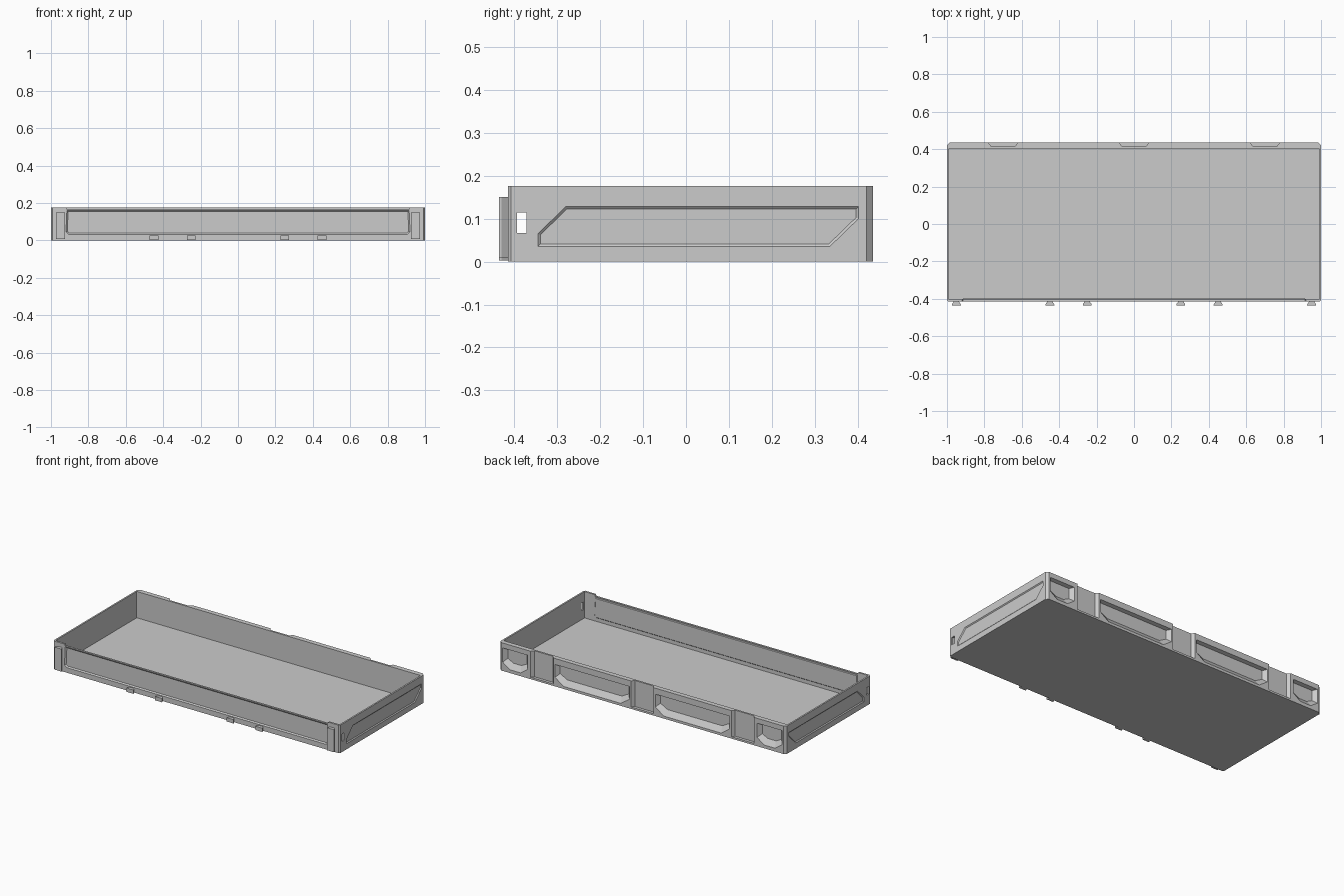
import bpy, bmesh
from mathutils import Vector

if "Cube" in bpy.data.objects:
    bpy.data.objects.remove(bpy.data.objects["Cube"])


def loft(name, ring_a, ring_b):
    """Closed solid between two matching rings of 3D points."""
    bm = bmesh.new()
    a = [bm.verts.new(p) for p in ring_a]
    b = [bm.verts.new(p) for p in ring_b]
    n = len(a)
    bm.faces.new(a)
    bm.faces.new(b)
    for i in range(n):
        j = (i + 1) % n
        bm.faces.new((a[i], a[j], b[j], b[i]))
    bmesh.ops.recalc_face_normals(bm, faces=bm.faces)
    me = bpy.data.meshes.new(name)
    bm.to_mesh(me)
    bm.free()
    ob = bpy.data.objects.new(name, me)
    bpy.context.collection.objects.link(ob)
    return ob


def prism_z(name, pts, z0, z1):
    return loft(name, [(x, y, z0) for x, y in pts], [(x, y, z1) for x, y in pts])


def plate_y(name, outer, y0, inner, y1):
    """Solid between an xz outline at y0 and another at y1."""
    return loft(name, [(x, y0, z) for x, z in outer], [(x, y1, z) for x, z in inner])


def rect(x0, x1, z0, z1):
    return [(x0, z0), (x1, z0), (x1, z1), (x0, z1)]


def inset(pts, d):
    """Offset a convex outline inwards by d."""
    p = [Vector(q) for q in pts]
    n = len(p)
    area = sum(p[i].x * p[(i + 1) % n].y - p[(i + 1) % n].x * p[i].y for i in range(n))
    s = 1 if area > 0 else -1
    out = []
    for i in range(n):
        e0 = (p[i] - p[i - 1]).normalized()
        e1 = (p[(i + 1) % n] - p[i]).normalized()
        n0 = Vector((-e0.y, e0.x)) * s
        n1 = Vector((-e1.y, e1.x)) * s
        out.append(tuple(p[i] + (n0 + n1) * d / (1 + n0.dot(n1))))
    return out


def cut(target, cutter):
    cutter.hide_render = True
    m = target.modifiers.new("cut", 'BOOLEAN')
    m.operation = 'DIFFERENCE'
    m.solver = 'EXACT'
    m.object = cutter
    bpy.context.view_layer.objects.active = target
    bpy.ops.object.modifier_apply(modifier=m.name)
    bpy.data.objects.remove(cutter)


H = 0.176
FRONT, BACK = -0.415, 0.435

# Tray body with chamfered vertical corners, hollowed out
body = prism_z("tray_body", [
    (-0.993, FRONT), (0.993, FRONT), (1, FRONT + 0.008), (1, BACK - 0.015),
    (0.985, BACK), (-0.985, BACK), (-1, BACK - 0.015), (-1, FRONT + 0.008)], 0, H)
cut(body, prism_z("cavity", rect(-0.99, 0.99, -0.403, 0.405), 0.01, 0.3))

# Lowered front rim between the corner posts
cut(body, plate_y("rim_cut",
                  [(-0.915, 0.165), (0.915, 0.165), (0.93, 0.2), (-0.93, 0.2)], -0.5,
                  [(-0.915, 0.165), (0.915, 0.165), (0.93, 0.2), (-0.93, 0.2)], -0.39))

# Recessed front panel with cut lower corners, and its raised inner face
panel = [(-0.905, 0.032), (0.905, 0.032), (0.92, 0.045), (0.915, 0.160),
         (-0.915, 0.160), (-0.92, 0.045)]
cut(body, plate_y("panel_cut", inset(panel, -0.001), FRONT - 0.001, inset(panel, 0.007), -0.408))
plate_y("front_inner_panel", panel, -0.404, inset(panel, 0.005), -0.399)

# Side recesses and clip holes
side = [(-0.345, 0.035), (0.335, 0.035), (0.402, 0.1), (0.402, 0.128),
        (-0.28, 0.128), (-0.345, 0.065)]
for s in (-1, 1):
    a, b = inset(side, -0.001), inset(side, 0.006)
    cut(body, loft("side_cut", [(s * 1.001, y, z) for y, z in a],
                   [(s * 0.995, y, z) for y, z in b]))
    hole = rect(-0.394, -0.371, 0.066, 0.114)
    cut(body, loft("hole_cut", [(s * 1.1, y, z) for y, z in hole],
                   [(s * 0.95, y, z) for y, z in hole]))

# Dovetail slots in the back, open at the top
for x in (-0.7, 0, 0.7):
    cut(body, prism_z("slot_cut", [(x - 0.065, 0.417), (x + 0.065, 0.417),
                                   (x + 0.08, 0.436), (x - 0.08, 0.436)], 0.012, 0.3))


# Back pockets with sloped floors and cut lower corners
def pocket(x0, x1, z0, z1, c):
    outer = [(x0 + c, z0), (x1 - c, z0), (x1, z0 + c * 0.7), (x1, z1),
             (x0, z1), (x0, z0 + c * 0.7)]
    inner = [(x0 + c + 0.01, z0 + 0.035), (x1 - c - 0.01, z0 + 0.035),
             (x1 - 0.02, z0 + c * 0.7 + 0.02), (x1 - 0.02, z1 - 0.005),
             (x0 + 0.02, z1 - 0.005), (x0 + 0.02, z0 + c * 0.7 + 0.02)]
    cut(body, plate_y("pocket_cut", outer, BACK + 0.0005, inner, 0.411))


for x0, x1 in ((-0.61, -0.09), (0.09, 0.61)):
    pocket(x0, x1, 0.015, 0.138, 0.06)
for x0, x1 in ((-0.975, -0.80), (0.80, 0.975)):
    pocket(x0, x1, 0.02, 0.145, 0.05)


# Dovetail connectors on the front
def dovetail(name, x, z0, z1):
    prism_z(name, [(x - 0.013, FRONT + 0.001), (x + 0.013, FRONT + 0.001),
                   (x + 0.024, -0.430), (x + 0.024, -0.435),
                   (x - 0.024, -0.435), (x - 0.024, -0.430)], z0, z1)


for s, side_name in ((-1, "left"), (1, "right")):
    dovetail(side_name + "_tall_connector", s * 0.95, 0.008, 0.15)
    for x in (0.25, 0.45):
        dovetail(side_name + "_small_connector", s * x, 0.002, 0.026)
